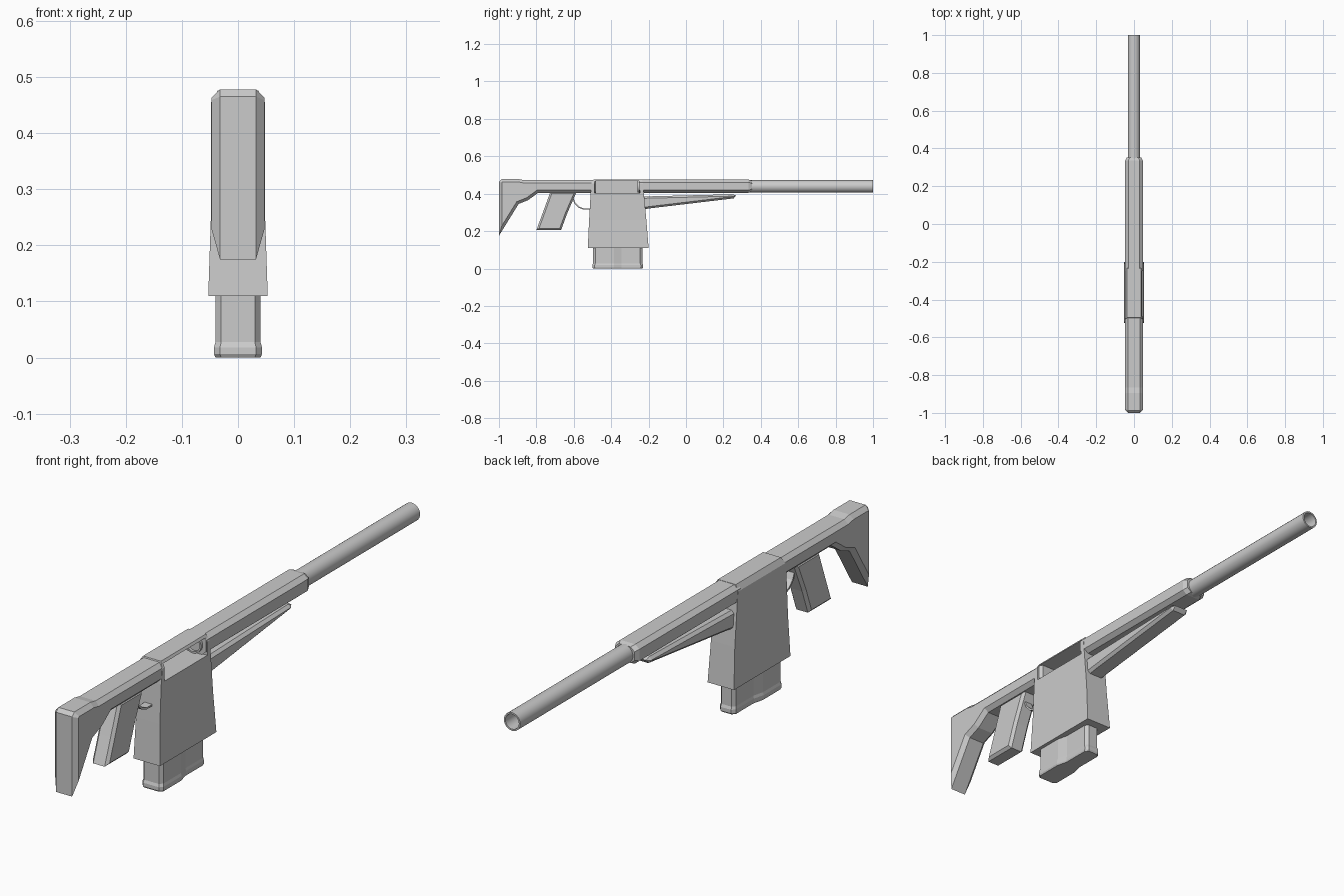
import bpy, bmesh, math
from mathutils import Vector

if "Cube" in bpy.data.objects:
    bpy.data.objects.remove(bpy.data.objects["Cube"])


def finish(name, bm):
    bmesh.ops.recalc_face_normals(bm, faces=bm.faces[:])
    me = bpy.data.meshes.new(name)
    bm.to_mesh(me)
    bm.free()
    ob = bpy.data.objects.new(name, me)
    bpy.context.collection.objects.link(ob)
    return ob


def prism(name, profile, w, chamfer=0.0):
    """Side profile (y, z) extruded across x, with chamfered side outlines."""
    bm = bmesh.new()
    face = bm.faces.new([bm.verts.new((-w, y, z)) for y, z in profile])
    ext = bmesh.ops.extrude_face_region(bm, geom=[face], use_keep_orig=True)
    bmesh.ops.translate(bm, vec=(2 * w, 0, 0),
                        verts=[v for v in ext["geom"] if isinstance(v, bmesh.types.BMVert)])
    bmesh.ops.recalc_face_normals(bm, faces=bm.faces[:])
    if chamfer:
        rim = [e for e in bm.edges if abs(e.verts[0].co.x - e.verts[1].co.x) < 1e-5]
        bmesh.ops.bevel(bm, geom=rim, offset=chamfer, segments=1, affect='EDGES',
                        clamp_overlap=False)
    return finish(name, bm)


def loft(name, rings):
    """Skin a list of equal-length rings and cap both ends."""
    bm = bmesh.new()
    vr = [[bm.verts.new(p) for p in r] for r in rings]
    n = len(vr[0])
    for a, b in zip(vr, vr[1:]):
        for i in range(n):
            j = (i + 1) % n
            bm.faces.new((a[i], a[j], b[j], b[i]))
    bm.faces.new(vr[0])
    bm.faces.new(vr[-1])
    return finish(name, bm)


def octagon(y, w, z0, z1, cx, cz):
    half = [(w - cx, z0), (w, z0 + cz), (w, z1 - cz), (w - cx, z1)]
    return [(x, y, z) for x, z in half] + [(-x, y, z) for x, z in reversed(half)]


def rect(z, w, y0, y1):
    return [(-w, y0, z), (w, y0, z), (w, y1, z), (-w, y1, z)]


# Shoulder stock
prism("stock", [(-1, .175), (-.895, .345), (-.845, .365), (-.79, .405), (-.48, .405),
                (-.48, .472), (-.865, .472), (-.895, .478), (-.987, .478), (-1, .465)],
      .047, .015)

# Receiver with magazine well and an ejection port on the right
receiver = loft("receiver", [rect(.11, .053, -.525, -.20), rect(.26, .048, -.518, -.212),
                             rect(.40, .048, -.51, -.225), rect(.455, .048, -.505, -.23),
                             rect(.476, .036, -.495, -.235)])
cutter = prism("port_cutter", [(-.49, .405), (-.245, .405), (-.245, .467), (-.49, .467)], .07)
cutter.location.x = .034
cutter.hide_render = True
cutter.hide_viewport = True
cut = receiver.modifiers.new("port", 'BOOLEAN')
cut.operation = 'DIFFERENCE'
cut.solver = 'EXACT'
cut.object = cutter

# Handguard
loft("handguard", [octagon(-.25, .047, .405, .475, .017, .014),
                   octagon(.335, .047, .405, .475, .017, .014),
                   octagon(.352, .039, .411, .470, .016, .014)])

# Tapered brace under the handguard
prism("lower_brace", [(-.235, .315), (-.19, .322), (.255, .375), (.268, .39),
                      (.25, .397), (-.235, .385)], .037, .010)

# Magazine: narrower front half, flared foot
plan = [(.03, -.497), (.04, -.485), (.04, -.385), (.03, -.345), (.03, -.245), (.02, -.233)]


def mag_ring(z, s):
    pts = [(x * s, -.365 + (y + .365) * (1 + (s - 1) * .4)) for x, y in plan]
    return [(x, y, z) for x, y in pts] + [(-x, y, z) for x, y in reversed(pts)]


loft("magazine", [mag_ring(0, 1.0), mag_ring(.006, 1.07), mag_ring(.018, 1.07),
                  mag_ring(.028, 1.0), mag_ring(.13, 1.0)])

# Pistol grip
prism("pistol_grip", [(-.80, .205), (-.668, .205), (-.635, .295), (-.585, .41),
                      (-.725, .41), (-.765, .30)], .033, .010)

# Trigger guard strip
path = [Vector(p) for p in [(-.608, .375), (-.595, .345), (-.575, .325), (-.55, .315), (-.505, .315)]]
inner = [p + Vector((.004, .006)) for p in path]
prism("trigger_guard", [tuple(p) for p in path + inner[::-1]], .015)

# Hollow barrel
N = 24
bm = bmesh.new()
loops = []
for r, y in [(.033, -.26), (.033, 1), (.027, 1), (.027, -.26)]:
    loops.append([bm.verts.new((r * math.cos(2 * math.pi * i / N), y,
                                .439 + r * math.sin(2 * math.pi * i / N))) for i in range(N)])
for k in range(4):
    a, b = loops[k], loops[(k + 1) % 4]
    for i in range(N):
        bm.faces.new((a[i], a[(i + 1) % N], b[(i + 1) % N], b[i]))
barrel = finish("barrel", bm)
bpy.ops.object.select_all(action='DESELECT')
barrel.select_set(True)
bpy.context.view_layer.objects.active = barrel
bpy.ops.object.shade_smooth_by_angle(angle=math.radians(35))
